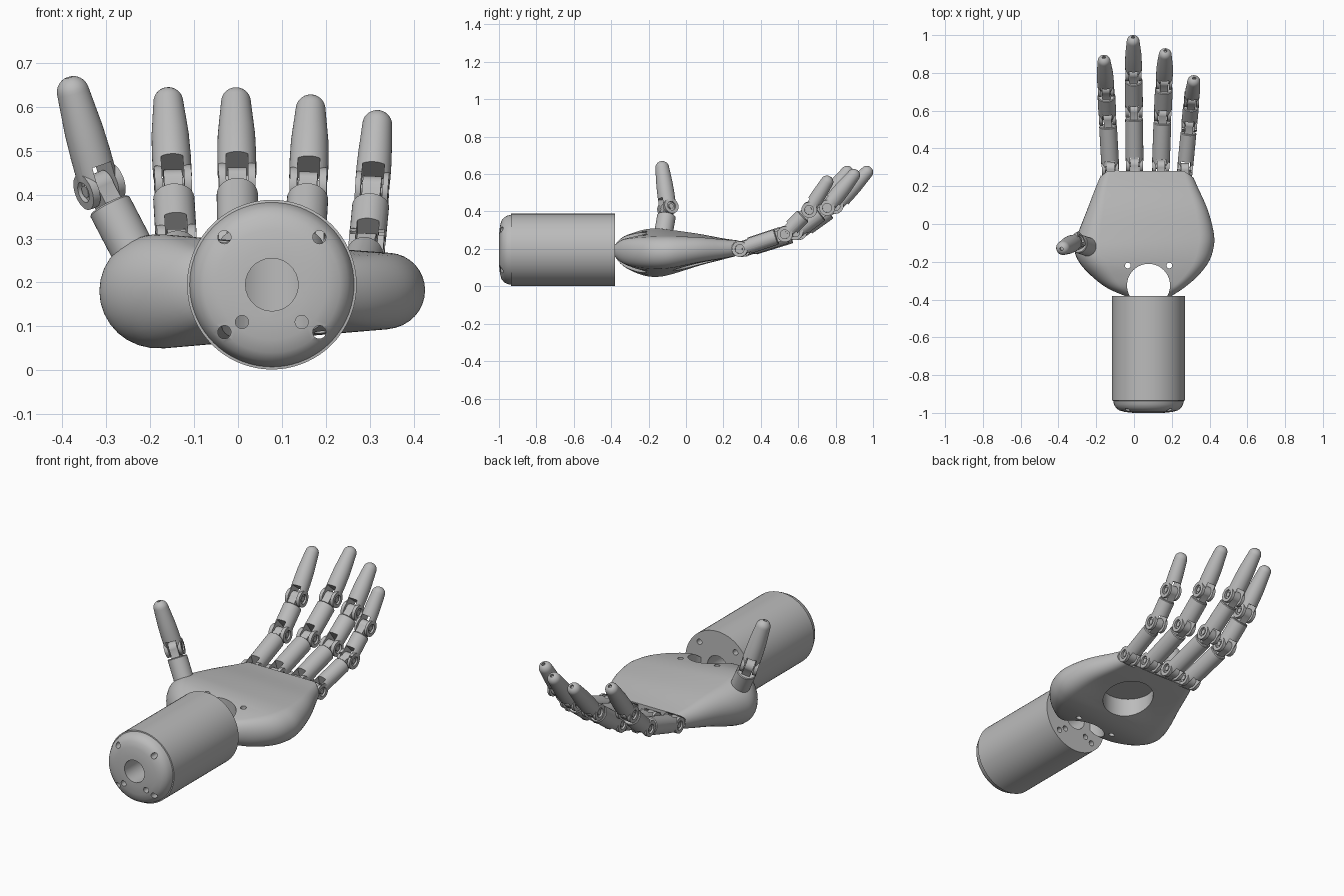
import bpy, bmesh, math
from mathutils import Vector, Matrix

if "Cube" in bpy.data.objects:
    bpy.data.objects.remove(bpy.data.objects["Cube"])

grey = bpy.data.materials.new("matte_grey")
grey.use_nodes = True
grey.diffuse_color = (0.5, 0.5, 0.5, 1)
grey.node_tree.nodes["Principled BSDF"].inputs["Base Color"].default_value = (0.5, 0.5, 0.5, 1)

X_AXIS = Matrix.Rotation(math.pi / 2, 4, 'Y')
Y_AXIS = Matrix.Rotation(math.pi / 2, 4, 'X')


def make(name, bm):
    bmesh.ops.recalc_face_normals(bm, faces=bm.faces)
    mesh = bpy.data.meshes.new(name)
    bm.to_mesh(mesh)
    bm.free()
    mesh.materials.append(grey)
    obj = bpy.data.objects.new(name, mesh)
    bpy.context.collection.objects.link(obj)
    return obj


def cylinder(r, depth, matrix, sides=32):
    bm = bmesh.new()
    bmesh.ops.create_cone(bm, cap_ends=True, segments=sides, radius1=r, radius2=r,
                          depth=depth, matrix=matrix)
    return make("cylinder", bm)


def box(size, centre):
    bm = bmesh.new()
    bmesh.ops.create_cube(bm, size=1, matrix=Matrix.Translation(centre) @ Matrix.Diagonal((*size, 1)))
    return make("box", bm)


def loft(name, rings):
    """Skin a list of closed point rings and cap both ends."""
    bm = bmesh.new()
    loops = [[bm.verts.new(p) for p in ring] for ring in rings]
    n = len(loops[0])
    for a, b in zip(loops, loops[1:]):
        for i in range(n):
            bm.faces.new((a[i], a[(i + 1) % n], b[(i + 1) % n], b[i]))
    bm.faces.new(loops[0])
    bm.faces.new(loops[-1])
    return make(name, bm)


def lathe(name, profile, sides=40):
    turns = [2 * math.pi * i / sides for i in range(sides)]
    return loft(name, [[(r * math.cos(t), r * math.sin(t), z) for t in turns] for r, z in profile])


def combine(obj, other, op='DIFFERENCE'):
    """Apply a boolean with a temporary object, then delete it."""
    mod = obj.modifiers.new("bool", 'BOOLEAN')
    mod.object, mod.operation, mod.solver = other, op, 'EXACT'
    bpy.context.view_layer.update()
    mesh = bpy.data.meshes.new_from_object(obj.evaluated_get(bpy.context.evaluated_depsgraph_get()))
    obj.modifiers.clear()
    obj.data = mesh
    bpy.data.objects.remove(other)


def smooth(obj, angle=32):
    bpy.ops.object.select_all(action='DESELECT')
    obj.select_set(True)
    bpy.context.view_layer.objects.active = obj
    bpy.ops.object.shade_smooth_by_angle(angle=math.radians(angle))


def add_tongue(obj, tip, back):
    """Rounded hinge tongue whose pin centre is at tip, reaching backwards."""
    tip, back = Vector(tip), Vector(back)
    mid = (tip + back) / 2
    span = back - tip
    combine(obj, box((0.042, abs(span.y) or 0.06, abs(span.z) or 0.06), mid), 'UNION')
    combine(obj, cylinder(0.032, 0.0425, Matrix.Translation(tip) @ X_AXIS), 'UNION')


# Hinged finger segment: local z runs along the bone, local x along the hinge
def segment(name, start, end, hinge, r, fork=True, tip=False, r_tip=0.034):
    start, end = Vector(start), Vector(end)
    z = (end - start).normalized()
    x = (Vector(hinge) - z * z.dot(Vector(hinge))).normalized()
    length = (end - start).length
    if tip:
        shaft = length - r_tip
        profile = [(r, 0), (r, 0.35 * shaft), (r * 0.96, 0.6 * shaft)]
        for i in range(8):
            t = i / 7 * math.radians(84)
            profile.append((r_tip * math.cos(t), shaft + r_tip * math.sin(t)))
    else:
        top = length - 0.048
        profile = [(r, 0), (r, top - 0.004), (r - 0.004, top)]
    obj = lathe(name, profile)
    if fork:
        width = 1.9 * r
        combine(obj, cylinder(0.042, width, X_AXIS), 'UNION')
        combine(obj, box((0.05, 0.2, 0.11), (0, 0, -0.003)))
        for side in (-1, 1):
            combine(obj, cylinder(0.024, 0.03, Matrix.Translation((side * (width / 2 + 0.004), 0, 0)) @ X_AXIS))
        combine(obj, cylinder(0.014, width - 0.008, X_AXIS, 20), 'UNION')
    if tip:
        combine(obj, cylinder(0.009, 0.03, Matrix.Translation((0, 0, length)), 16))
    else:
        add_tongue(obj, (0, 0, length), (0, 0, length - 0.07))
    frame = Matrix((x, z.cross(x), z)).transposed().to_4x4()
    obj.matrix_world = Matrix.Translation(start) @ frame
    smooth(obj)
    return obj


# Forearm sleeve with a domed front, centre bore and screw holes
CX, CZ = 0.077, 0.195
forearm = lathe("forearm", [(0.193, 0.38), (0.193, 0.935), (0.187, 0.936), (0.183, 0.955),
                            (0.173, 0.973), (0.155, 0.987), (0.125, 0.995), (0.08, 1.0)], 72)
forearm.data.transform(Matrix.Translation((CX, 0, CZ)) @ Y_AXIS)
holes = [(0, 0, 0.06)]
holes += [(sx * 0.108, sz * 0.108, 0.015) for sx in (-1, 1) for sz in (-1, 1)]
holes += [(sx * 0.068, -0.085, 0.015) for sx in (-1, 1)]
for dx, dz, r in holes:
    combine(forearm, cylinder(r, 2, Matrix.Translation((CX + dx, -0.7, CZ + dz)) @ Y_AXIS, 28))
smooth(forearm)

# Palm: rounded sections (y, left x, right x, middle z, left radius, right radius)
SECTIONS = [
    (0.28, -0.165, 0.300, 0.205, 0.040, 0.040),
    (0.20, -0.200, 0.335, 0.200, 0.056, 0.050),
    (0.07, -0.250, 0.392, 0.195, 0.085, 0.067),
    (-0.06, -0.300, 0.424, 0.184, 0.115, 0.083),
    (-0.14, -0.315, 0.418, 0.180, 0.129, 0.087),
    (-0.21, -0.285, 0.390, 0.180, 0.126, 0.084),
    (-0.28, -0.220, 0.333, 0.182, 0.105, 0.077),
    (-0.34, -0.140, 0.262, 0.187, 0.075, 0.062),
    (-0.38, -0.050, 0.200, 0.190, 0.032, 0.032),
]


def spline(rows, steps=5):
    rows = [Vector(r) for r in rows]
    out = []
    for i in range(len(rows) - 1):
        a, b = rows[i], rows[i + 1]
        p, q = rows[max(i - 1, 0)], rows[min(i + 2, len(rows) - 1)]
        for k in range(steps):
            t = k / steps
            out.append(0.5 * (2 * a + (b - p) * t + (2 * p - 5 * a + 4 * b - q) * t ** 2
                              + (3 * a - p - 3 * b + q) * t ** 3))
    return out + [rows[-1]]


def palm_ring(y, xl, xr, zc, rl, rr, n=16):
    cl, cr = xl + rl, xr - rr
    lean = math.asin((rl - rr) / (cr - cl))
    ring = []
    for c, r, first, sweep in ((cr, rr, -math.pi / 2 + lean, math.pi - 2 * lean),
                               (cl, rl, math.pi / 2 - lean, math.pi + 2 * lean)):
        for i in range(n + 1):
            t = first + sweep * i / n
            ring.append((c + r * math.cos(t), y, zc + r * math.sin(t)))
    return ring


palm = loft("palm", [palm_ring(*row) for row in spline(SECTIONS)])
combine(palm, cylinder(0.114, 1, Matrix.Translation((CX, -0.325, 0.2)), 56))
for side in (-1, 1):
    combine(palm, cylinder(0.015, 1, Matrix.Translation((CX + side * 0.11, -0.22, 0.2)), 24))
# Round recess under the palm
combine(palm, cylinder(0.13, 0.2, Matrix.Translation((0.09, 0.06, 0.085)), 56))

# Fingers: joint points as (x, y, z) from knuckle to tip
FINGERS = {
    "index": [(-0.125, 0.295, 0.20), (-0.140, 0.565, 0.29), (-0.148, 0.715, 0.425), (-0.160, 0.883, 0.637)],
    "middle": [(0.003, 0.315, 0.20), (0.000, 0.605, 0.29), (-0.002, 0.800, 0.430), (-0.005, 0.990, 0.635)],
    "ring": [(0.142, 0.305, 0.20), (0.152, 0.585, 0.29), (0.160, 0.755, 0.420), (0.166, 0.918, 0.620)],
    "little": [(0.270, 0.290, 0.20), (0.293, 0.530, 0.28), (0.305, 0.660, 0.410), (0.319, 0.772, 0.587)],
}
for joints in FINGERS.values():
    combine(palm, cylinder(0.046, 0.098, Matrix.Translation(joints[0]) @ X_AXIS))
for name, joints in FINGERS.items():
    knuckle = Vector(joints[0])
    add_tongue(palm, knuckle, knuckle - Vector((0, 0.08, 0)))
    r = 0.042 if name == "little" else 0.047
    for part, a, b in zip(("lower", "middle", "tip"), joints, joints[1:]):
        last = part == "tip"
        segment(f"{name}_finger_{part}", a, b, (1, 0, 0), r * 0.94 if last else r, tip=last)
smooth(palm)

# Thumb
thumb_hinge = (0.82, 0.45, 0.35)
thumb_joint = (-0.315, -0.097, 0.418)
segment("thumb_base", (-0.222, -0.128, 0.24), thumb_joint, thumb_hinge, 0.05, fork=False)
segment("thumb_tip", thumb_joint, (-0.385, -0.132, 0.668), thumb_hinge, 0.046, tip=True, r_tip=0.037)
